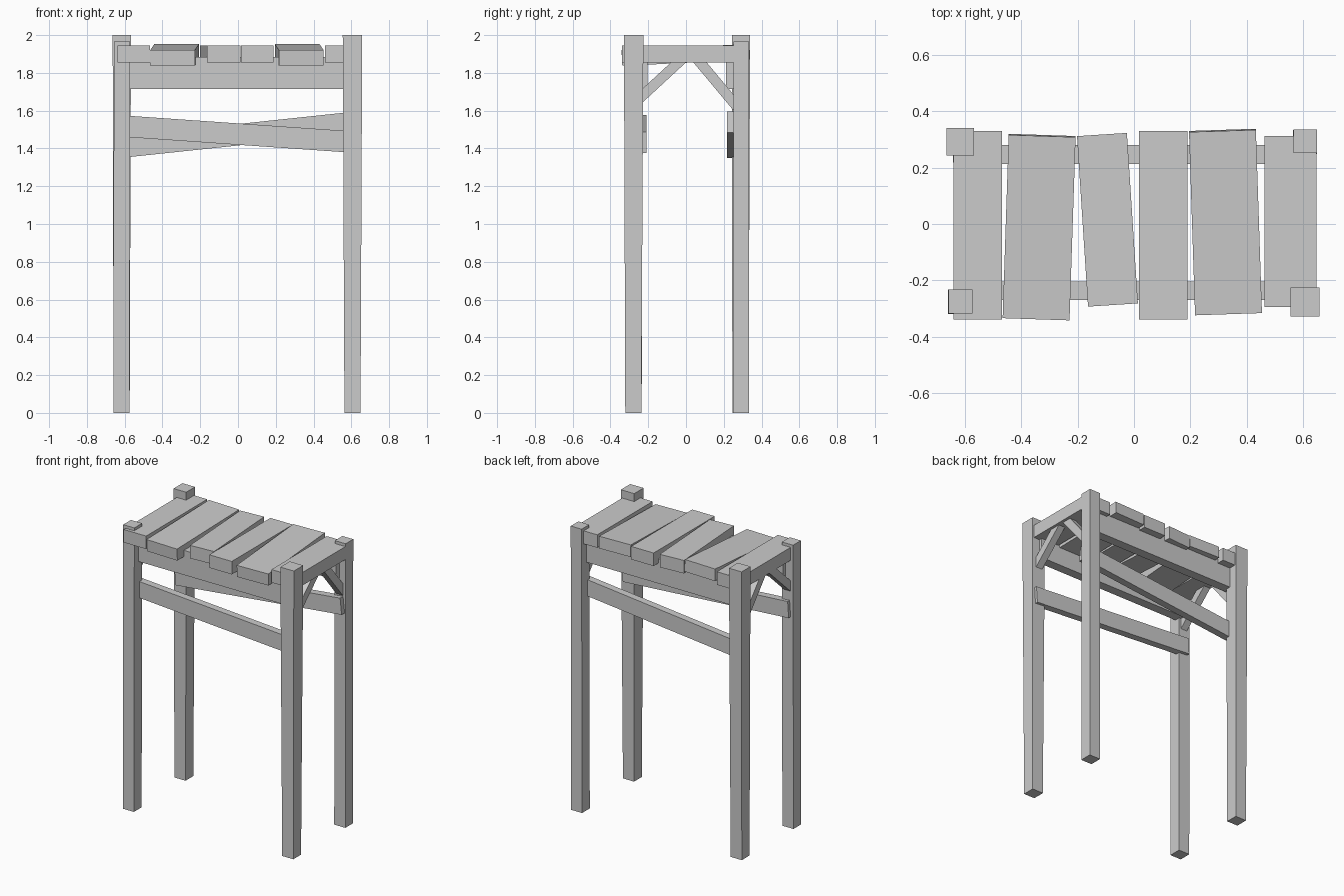
import bpy, bmesh, math
from mathutils import Vector, Matrix, Euler

cube = bpy.data.objects.get("Cube")
if cube:
    bpy.data.objects.remove(cube, do_unlink=True)

GREY = (0.6, 0.6, 0.6, 1)
mat = bpy.data.materials.new("plain_grey_wood")
mat.use_nodes = True
mat.diffuse_color = GREY
mat.node_tree.nodes["Principled BSDF"].inputs["Base Color"].default_value = GREY


def box(name, centre, size, rot=(0, 0, 0), foot=None):
    """Box of a given size; foot = (x, y, width) reshapes the lower end."""
    bm = bmesh.new()
    bmesh.ops.create_cube(bm, size=1)
    turn = Euler([math.radians(a) for a in rot]).to_matrix().to_4x4()
    bm.transform(Matrix.Translation(centre) @ turn @ Matrix.Diagonal((*size, 1)))
    if foot:
        fx, fy, width = foot
        for v in bm.verts:
            if v.co.z < centre[2]:
                v.co.x = fx + math.copysign(width / 2, v.co.x - centre[0])
                v.co.y = fy + math.copysign(width / 2, v.co.y - centre[1])
    mesh = bpy.data.meshes.new(name)
    bm.to_mesh(mesh)
    bm.free()
    mesh.materials.append(mat)
    obj = bpy.data.objects.new(name, mesh)
    bpy.context.collection.objects.link(obj)
    return obj


def beam(name, start, end, thick, depth):
    """Straight bar between two points lying in the XZ or YZ plane."""
    a, b = Vector(start), Vector(end)
    d = b - a
    if abs(d.x) > abs(d.y):
        size, rot = (d.length, thick, depth), (0, -math.degrees(math.atan2(d.z, d.x)), 0)
    else:
        size, rot = (thick, d.length, depth), (math.degrees(math.atan2(d.z, d.y)), 0, 0)
    return box(name, (a + b) / 2, size, rot)


# Posts: top centre, top width, height, foot centre
posts = {
    "front_left_post": (0.606, -0.277, 0.103, 2.0, 0.606, -0.279),
    "front_right_post": (-0.615, -0.274, 0.085, 1.965, -0.616, -0.277),
    "back_left_post": (0.607, 0.293, 0.083, 1.965, 0.606, 0.29),
    "back_right_post": (-0.615, 0.291, 0.097, 2.0, -0.616, 0.288),
}
for name, (x, y, width, h, fx, fy) in posts.items():
    box(name, (x, y, h / 2), (width, width, h), foot=(fx, fy, 0.085))

# Top planks: x, y, width, length, turn; the wide ones dip toward the front
planks = [
    (-0.553, -0.004, 0.172, 0.668, 0),
    (-0.336, -0.011, 0.237, 0.65, -1.9),
    (-0.094, 0.015, 0.177, 0.605, 3.7),
    (0.103, -0.004, 0.172, 0.668, 0),
    (0.324, 0.007, 0.237, 0.65, 1.9),
    (0.554, 0.009, 0.185, 0.605, 0),
]
for i, (x, y, width, length, turn) in enumerate(planks):
    wide = width > 0.2
    box(f"top_plank_{i + 1}", (x, y, 1.895 if wide else 1.9),
        (width, length, 0.082 if wide else 0.09), (2.8 if wide else 0, 0, turn))

# Rails carrying the planks
for name, y in (("front_rail", -0.237), ("back_rail", 0.246)):
    box(name, (0, y, 1.8), (1.2, 0.066, 0.17))

# Slanted long braces on the inner faces of the posts
beam("front_brace", (-0.635, -0.235, 1.52), (0.635, -0.235, 1.432), 0.05, 0.113)
beam("back_brace", (-0.635, 0.243, 1.405), (0.635, 0.243, 1.54), 0.05, 0.113)

# Diagonal struts at both ends
for side, x in (("left", 0.602), ("right", -0.612)):
    beam(f"front_{side}_strut", (x, -0.27, 1.643), (x, -0.01, 1.883), 0.05, 0.054)
    beam(f"back_{side}_strut", (x, 0.285, 1.603), (x, 0.047, 1.888), 0.05, 0.054)
